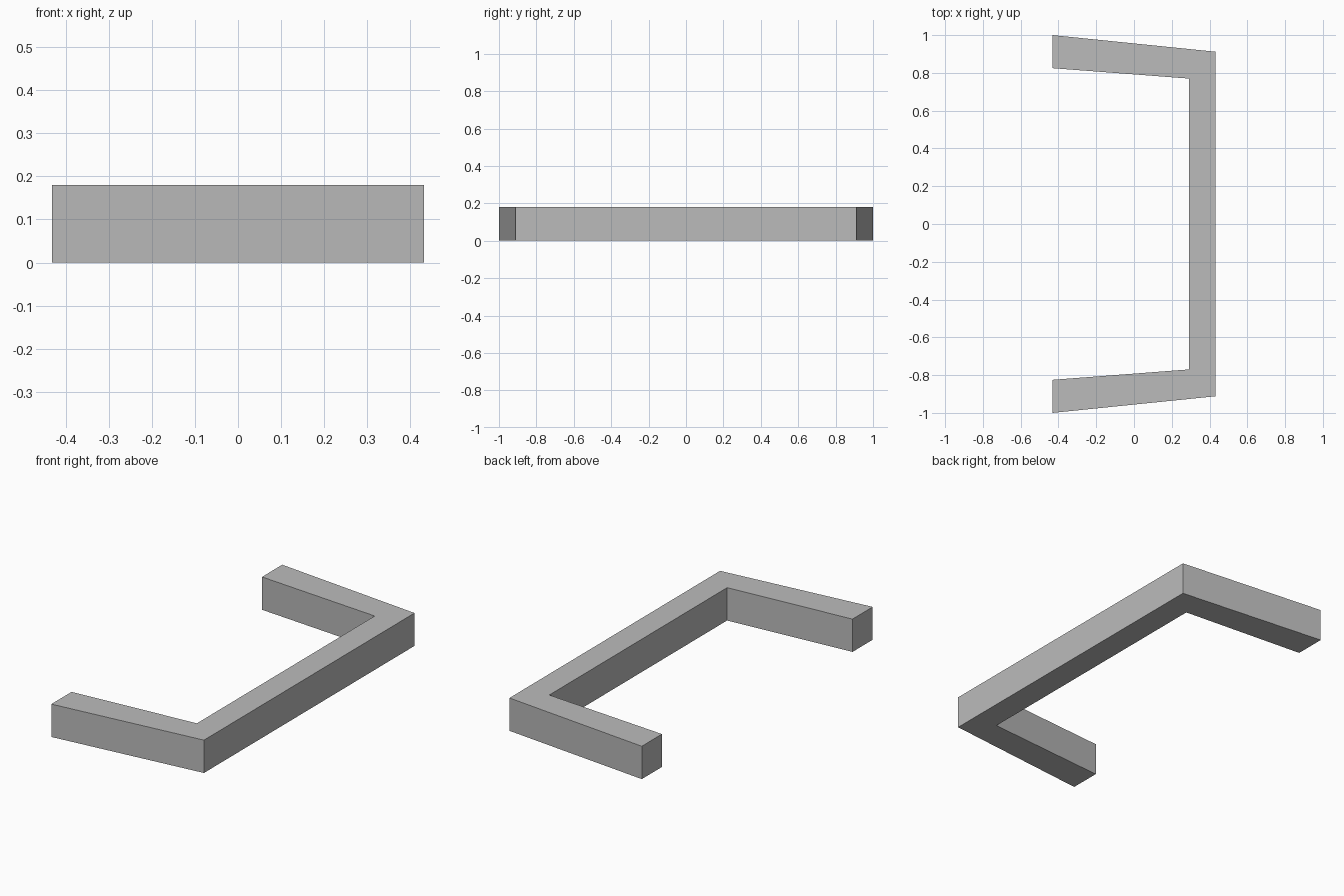
import bpy
import bmesh

if "Cube" in bpy.data.objects:
    bpy.data.objects.remove(bpy.data.objects["Cube"])

HEIGHT = 0.18

# Plain grey finish
grey = bpy.data.materials.new("grey")
grey.diffuse_color = (0.5, 0.5, 0.5, 1.0)
grey.use_nodes = True
grey.node_tree.nodes["Principled BSDF"].inputs["Base Color"].default_value = grey.diffuse_color

# Half outline of the bracket, from the outer wall round to the inner wall
half = [(0.432, 0.912), (-0.432, 1.0), (-0.432, 0.825), (0.29, 0.77)]
outline = half + [(x, -y) for x, y in reversed(half)]

# Bracket: one flat profile raised to full height
bm = bmesh.new()
base = bm.faces.new([bm.verts.new((x, y, 0)) for x, y in outline])
raised = bmesh.ops.extrude_face_region(bm, geom=[base], use_keep_orig=True)
top = [v for v in raised["geom"] if isinstance(v, bmesh.types.BMVert)]
bmesh.ops.translate(bm, verts=top, vec=(0, 0, HEIGHT))
bmesh.ops.recalc_face_normals(bm, faces=bm.faces)

mesh = bpy.data.meshes.new("bracket")
bm.to_mesh(mesh)
bm.free()
mesh.materials.append(grey)
bracket = bpy.data.objects.new("bracket", mesh)
bpy.context.collection.objects.link(bracket)
